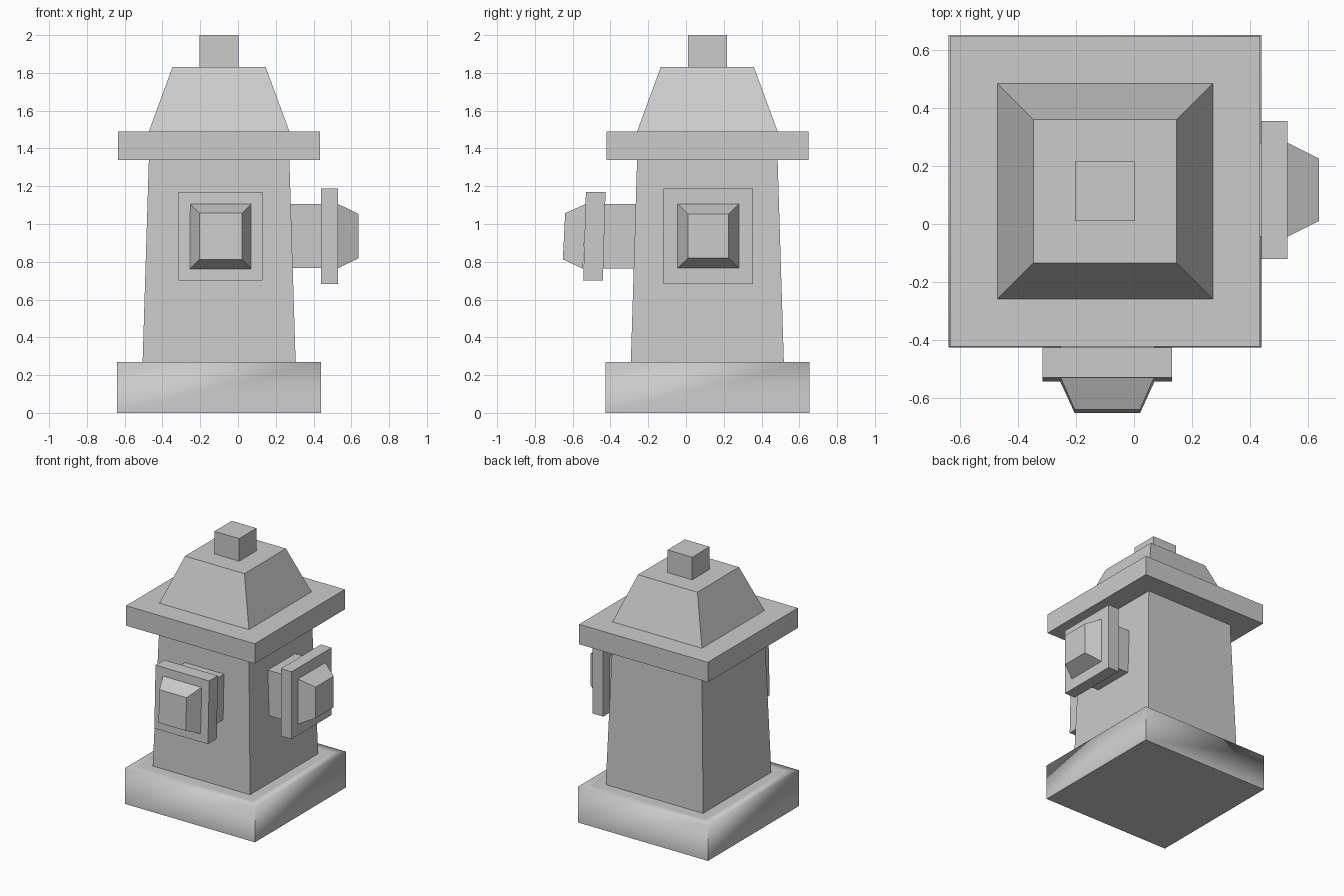
import bpy, bmesh
from mathutils import Vector

if "Cube" in bpy.data.objects:
    bpy.data.objects.remove(bpy.data.objects["Cube"])

CX, CY = -0.10, 0.113  # axis of the hydrant column


def frustum(name, axis, a, b, center, half_a, half_b, lean=0.0):
    """Four-sided block from a to b along an axis; center/halves are in the other two axes.
    lean shears the block along its axis as height changes."""
    bm = bmesh.new()
    u, v = [i for i in range(3) if i != axis]
    rings = []
    for pos, half in ((a, half_a), (b, half_b)):
        ring = []
        for su, sv in ((-1, -1), (1, -1), (1, 1), (-1, 1)):
            p = Vector((0, 0, 0))
            p[axis] = pos + lean * sv * half[1]
            p[u] = center[0] + su * half[0]
            p[v] = center[1] + sv * half[1]
            ring.append(bm.verts.new(p))
        rings.append(ring)
    bm.faces.new(rings[0])
    bm.faces.new(rings[1])
    for i in range(4):
        j = (i + 1) % 4
        bm.faces.new((rings[0][i], rings[0][j], rings[1][j], rings[1][i]))
    bmesh.ops.recalc_face_normals(bm, faces=bm.faces)
    mesh = bpy.data.meshes.new(name)
    bm.to_mesh(mesh)
    bm.free()
    obj = bpy.data.objects.new(name, mesh)
    bpy.context.collection.objects.link(obj)
    return obj


# Stacked column parts: name, bottom z, top z, bottom half width, top half width
for name, z0, z1, h0, h1 in (
    ("base", 0.0, 0.27, 0.54, 0.54),
    ("body", 0.27, 1.34, 0.405, 0.372),
    ("brim", 1.34, 1.49, 0.535, 0.535),
    ("bonnet", 1.49, 1.83, 0.372, 0.247),
    ("top_nut", 1.83, 2.0, 0.103, 0.103),
):
    frustum(name, 2, z0, z1, (CX, CY), (h0, h0), (h1, h1))

# Base: inset rim on top, softly shaded from the sides onto the top
mesh = bpy.data.objects["base"].data
bm = bmesh.new()
bm.from_mesh(mesh)
bm.normal_update()
top = [f for f in bm.faces if f.normal.z > 0.9]
bmesh.ops.inset_region(bm, faces=top, thickness=0.095)
for f in bm.faces:
    f.smooth = f.normal.z > -0.9
for e in bm.edges:
    zs = [v.co.z for v in e.verts]
    outer = all(abs(abs(v.co.x - CX) - 0.54) < 0.01 for v in e.verts)
    if max(zs) < 0.01 or (outer and abs(zs[0] - zs[1]) > 0.1):
        e.smooth = False
bm.to_mesh(mesh)
bm.free()

# Side outlet, pointing to +x
SC = (0.118, 0.936)
frustum("side_outlet_neck", 0, 0.25, 0.44, SC, (0.162, 0.17), (0.162, 0.17))
frustum("side_outlet_flange", 0, 0.44, 0.53, SC, (0.238, 0.253), (0.238, 0.253))
frustum("side_outlet_cap", 0, 0.53, 0.638, SC, (0.162, 0.17), (0.108, 0.117))

# Front outlet, pointing to -y and drooping slightly
FC = (-0.092, 0.935)
frustum("front_outlet_neck", 1, -0.24, -0.433, FC, (0.162, 0.17), (0.162, 0.17), 0.03)
frustum("front_outlet_flange", 1, -0.433, -0.537, FC, (0.223, 0.235), (0.223, 0.235), 0.03)
frustum("front_outlet_cap", 1, -0.537, -0.646, FC, (0.162, 0.172), (0.113, 0.122), 0.05)
